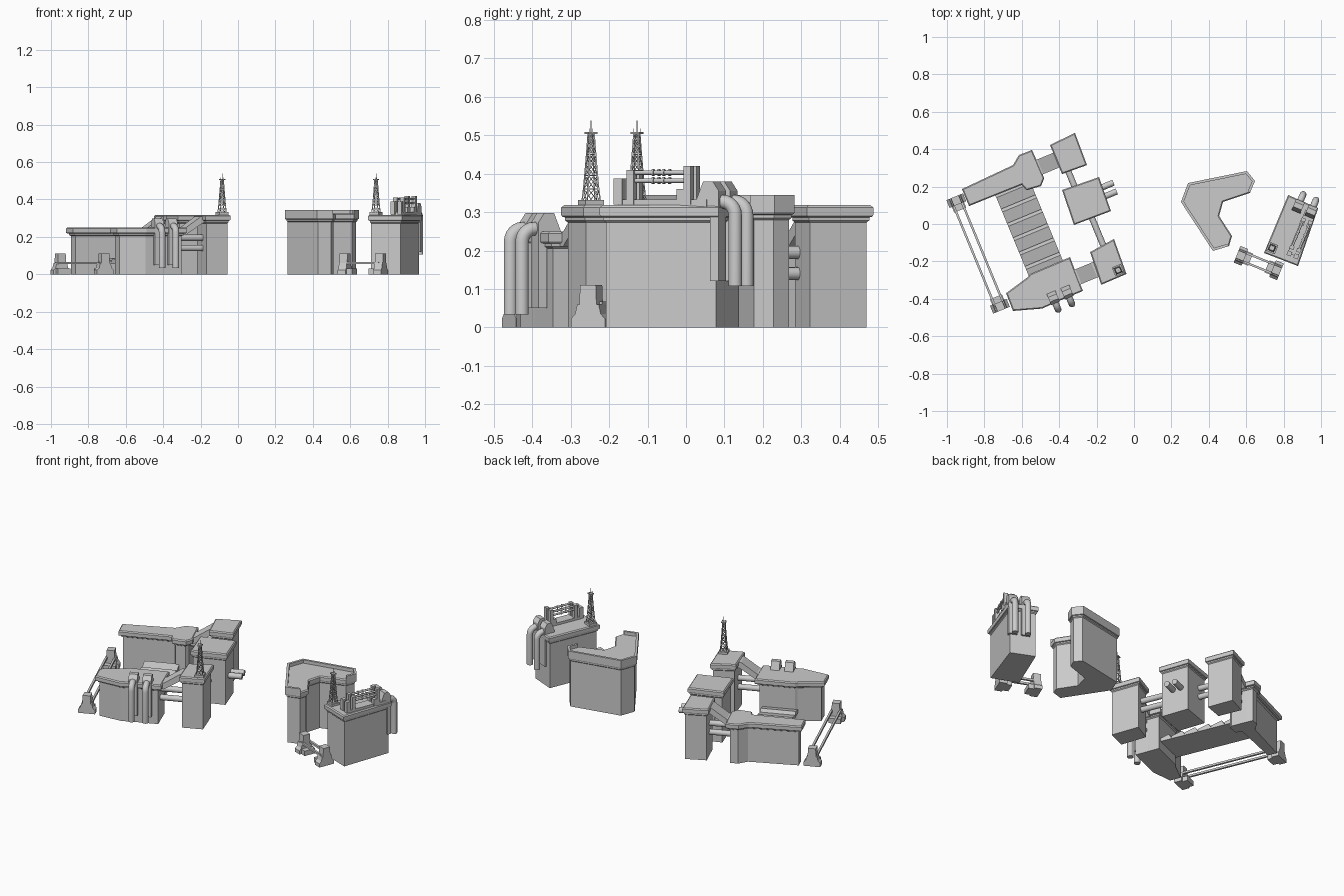
import bpy, bmesh
from math import radians, cos, sin, pi
from mathutils import Vector as V

if "Cube" in bpy.data.objects:
    bpy.data.objects.remove(bpy.data.objects["Cube"])

A = radians(22.5)
U, W = V((cos(A), sin(A), 0)), V((-sin(A), cos(A), 0))      # main complex axes
RU, RW = V((sin(A), cos(A), 0)), V((cos(A), -sin(A), 0))    # right block axes
UP = V((0, 0, 1))


def finish(name, bm, smooth=False):
    bmesh.ops.recalc_face_normals(bm, faces=bm.faces)
    me = bpy.data.meshes.new(name)
    bm.to_mesh(me)
    bm.free()
    ob = bpy.data.objects.new(name, me)
    bpy.context.collection.objects.link(ob)
    if smooth:
        bpy.ops.object.select_all(action='DESELECT')
        ob.select_set(True)
        bpy.context.view_layer.objects.active = ob
        bpy.ops.object.shade_smooth_by_angle(angle=radians(40))
    return ob


def loft(bm, rings):
    rows = [[bm.verts.new(p) for p in r] for r in rings]
    n = len(rows[0])
    for a, b in zip(rows, rows[1:]):
        for i in range(n):
            bm.faces.new((a[i], a[(i + 1) % n], b[(i + 1) % n], b[i]))
    bm.faces.new(rows[0][::-1])
    bm.faces.new(rows[-1])


def inset(pts, d):
    # mitred inward offset of a counter-clockwise outline
    out = []
    for i, p in enumerate(pts):
        p, a, b = V(p), V(pts[i - 1]), V(pts[(i + 1) % len(pts)])
        e, f = (p - a).normalized(), (b - p).normalized()
        n1, n2 = V((-e.y, e.x)), V((-f.y, f.x))
        out.append(p + (n1 + n2) * d / (1 + n1.dot(n2)))
    return out


def building(name, pts, h, wall=.013):
    # wall with a stepped cornice
    bm = bmesh.new()
    prof = [(wall, 0), (wall, h - .045), (wall * .6, h - .04), (wall * .6, h - .032),
            (.002, h - .03), (0, h - .025), (0, h - .006), (.006, h)]
    loft(bm, [[(p.x, p.y, z) for p in inset(pts, d)] for d, z in prof])
    finish(name, bm)


def extrude(bm, prof, o, d, width):
    # (distance along d, z) profile extruded sideways about o
    s = d.cross(UP) * width / 2
    loft(bm, [[o + d * x + UP * z + s * k for x, z in prof] for k in (-1, 1)])


def box(bm, c, d, length, width, z0, z1):
    l = length / 2
    extrude(bm, [(-l, z0), (l, z0), (l, z1), (-l, z1)], V((c[0], c[1], 0)), d, width)


def pipe(bm, path, r, n=12):
    path = [V(p) for p in path]
    rings = []
    side = None
    for i, p in enumerate(path):
        t = (path[min(i + 1, len(path) - 1)] - path[max(i - 1, 0)]).normalized()
        if side is None:
            side = t.orthogonal().normalized()
        side = (side - t * side.dot(t)).normalized()
        up = t.cross(side)
        rings.append([p + (side * cos(2 * pi * k / n) + up * sin(2 * pi * k / n)) * r for k in range(n)])
    loft(bm, rings)


# wall blocks
building("north_block", [(-.92, .187), (-.882, .096), (-.60, .209), (-.575, .18), (-.497, .203), (-.48, .245),
                         (-.519, .337), (-.545, .396), (-.615, .369), (-.647, .315)], .25, .022)
building("south_block", [(-.684, -.37), (-.647, -.465), (-.49, -.452), (-.41, -.415), (-.273, -.358),
                         (-.31, -.262), (-.342, -.177), (-.556, -.267), (-.567, -.283)], .25, .022)
# square towers
building("north_tower", [(-.449, .422), (-.385, .267), (-.251, .315), (-.316, .488)], .318)
building("middle_tower", [(-.385, .182), (-.321, -.005), (-.123, .069), (-.187, .251)], .318)
building("south_tower", [(-.235, -.15), (-.175, -.325), (-.04, -.267), (-.107, -.08)], .318)
# right-hand buildings
building("right_block", [(.695, -.155), (.877, -.225), (.985, .085), (.824, .155)], .318)
corner = [(.251, .118), (.422, -.144), (.508, -.118), (.524, -.064), (.455, .043), (.476, .118),
          (.62, .166), (.647, .23), (.604, .283), (.289, .219)]
building("corner_block", corner, .325)
bm = bmesh.new()
inner = inset(corner, .014)
edge = [6, 7, 8, 9, 0, 1, 2]
for a, b in zip(edge, edge[1:]):
    q = [corner[a], corner[b], inner[b], inner[a]]
    loft(bm, [[(p[0], p[1], z) for p in q] for z in (.31, .345)])
finish("corner_parapet", bm)

# sloped roof bridges between blocks and towers
bm = bmesh.new()
slope = [(-.09, .21), (-.05, .21), (.05, .275), (.09, .275), (.09, .31), (.04, .31), (-.05, .248), (-.09, .248)]
for x, y in ((-.455, .325), (-.25, -.262)):
    extrude(bm, slope, V((x, y, 0)), U, .085)
finish("roof_bridges", bm)

# stacked pipes linking blocks and towers
bm = bmesh.new()
for (x, y), d, l in (((-.455, .32), U, .1), ((-.25, -.262), U, .1), ((-.33, .23), W, .09), ((-.195, -.04), W, .11)):
    for z in (.14, .195):
        p = V((x, y, z))
        pipe(bm, [p - d * l, p + d * l], .017)
finish("link_pipes", bm, True)

# side stubs on the middle tower
bm = bmesh.new()
for x, y in ((-.16, .20), (-.143, .153)):
    p = V((x, y, .15))
    pipe(bm, [p - U * .04, p + U * .055], .017)
finish("stub_pipes", bm, True)

# slatted deck between the two long blocks
bm = bmesh.new()
o = V((-.555, -.035, 0))
for i in range(6):
    extrude(bm, [(-.042, .055), (.042, .055), (.042, .06), (.024, .088), (-.042, .072)],
            o + W * (i - 2.5) * .083, W, .20)
finish("slatted_deck", bm)


def barrier(name, a, b):
    # two footings with a pair of rails
    a, b = V((*a, 0)), V((*b, 0))
    d = (b - a).normalized()
    s = d.cross(UP)
    bm = bmesh.new()
    foot = [(-.048, 0), (.048, 0), (.048, .022), (.036, .035), (.03, .06), (.024, .06), (.022, .11),
            (-.022, .11), (-.024, .06), (-.03, .06), (-.036, .035), (-.048, .022)]
    for p, e in ((a, d), (b, -d)):
        extrude(bm, foot, p, s, .045)
        box(bm, p + e * .03, d, .05, .07, 0, .03)
    for k in (-1, 1):
        box(bm, (a + b) / 2 + s * k * .024, d, (b - a).length, .012, .055, .067)
    finish(name, bm)


barrier("left_barrier", (-.95, .125), (-.717, -.44))
barrier("right_barrier", (.572, -.17), (.762, -.247))


def downpipes(name, spots, out, z0, z1, boxz0, boxz1):
    # backing ducts with elbowed pipes going down the wall
    ducts, pipes = bmesh.new(), bmesh.new()
    for x, y in spots:
        p = V((x, y, 0))
        extrude(ducts, [(-.01, boxz0), (.014, boxz0), (.014, boxz1 - .025), (-.003, boxz1),
                        (-.03, boxz1), (-.05, boxz1 - .05), (-.05, boxz1 - .07), (-.01, boxz1 - .07)],
                p - out * .05, out, .05)
        r = .035
        arc = [p - out * r * (1 - cos(t)) + UP * (z1 - r + r * sin(t)) for t in [k * pi / 12 for k in range(7)]]
        pipe(pipes, [p + UP * z0] + arc + [p - out * .06 + UP * z1], .018)
    finish(name + "_ducts", ducts)
    finish(name + "_pipes", pipes, True)


downpipes("south", ((-.406, -.457), (-.332, -.427)), -W, .033, .257, .05, .298)
downpipes("right", ((.904, .158), (.973, .128)), RU, .107, .327, .12, .38)

# rooftop pipe rack on the right block
bm = bmesh.new()
c = V((.897, -.05, 0))
box(bm, c, RU, .25, .06, .31, .333)
for t, l, h in ((.07, .02, .42), (-.09, .02, .41), (.05, .02, .36), (-.125, .025, .388)):
    for k in (-1, 1):
        box(bm, c + RU * t + RW * k * .02, RU, l, .024, .32, h)
finish("rack_posts", bm)
bm = bmesh.new()
for k in (-1, 1):
    for z in (.382, .403):
        p = c + RW * k * .02 + UP * z
        pipe(bm, [p - RU * .09, p + RU * .07], .006, 10)
        for t in (-.03, 0):
            pipe(bm, [p + RU * (t - .003), p + RU * (t + .003)], .009, 10)
finish("rack_pipes", bm, True)


def mast(name, x, y, z0, d):
    # tapering lattice mast with a small platform and spike
    s = d.cross(UP)
    bm = bmesh.new()
    levels = [0, .04, .075, .105, .13, .152, .172, .185]

    def node(i, k):
        h = levels[i]
        w = .019 - .013 * (h / .185) ** .8
        a, b = ((1, 1), (-1, 1), (-1, -1), (1, -1))[k % 4]
        return V((x, y, z0 + h)) + d * a * w + s * b * w
    for i in range(len(levels)):
        for k in range(4):
            pipe(bm, [node(i, k), node(i, k + 1)], .0014, 4)
            if i < len(levels) - 1:
                pipe(bm, [node(i, k), node(i + 1, k)], .0024, 4)
                pipe(bm, [node(i, k), node(i + 1, k + 1)], .0014, 4)
                pipe(bm, [node(i, k + 1), node(i + 1, k)], .0014, 4)
    box(bm, (x, y), d, .026, .026, z0 + .183, z0 + .189)
    box(bm, (x, y), d, .052, .052, z0 - .008, z0 + .012)
    pipe(bm, [(x, y, z0 + .185), (x, y, z0 + .218)], .0015, 5)
    for k in (-1, 1):
        p = V((x, y, z0 + .185)) + d * k * .01
        pipe(bm, [p, p + UP * .013], .0012, 4)
    finish(name, bm)


mast("left_mast", -.085, -.247, .32, U)
mast("right_mast", .738, -.128, .32, RU)
